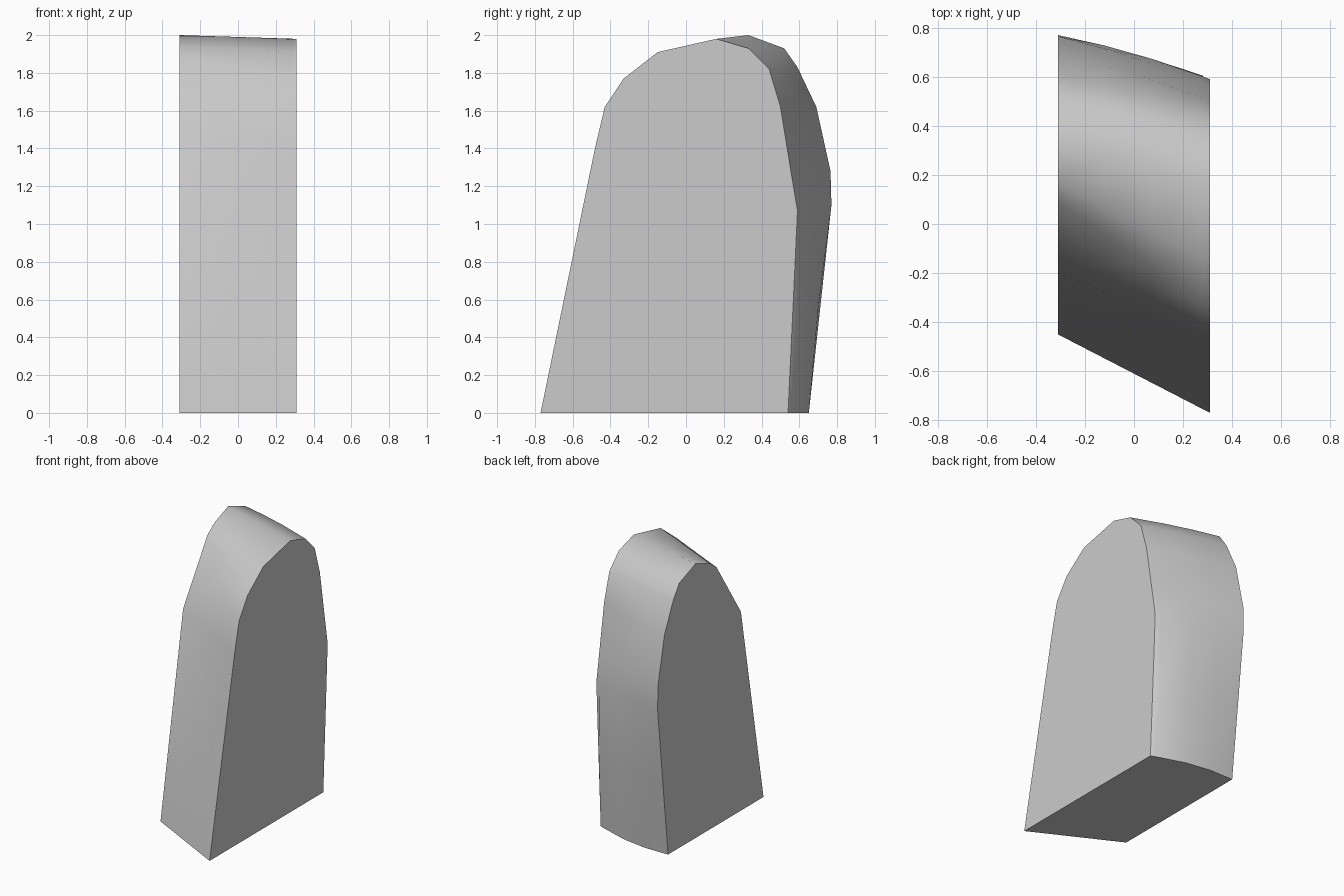
import bpy, bmesh
from mathutils import Vector

cube = bpy.data.objects.get("Cube")
if cube:
    bpy.data.objects.remove(cube, do_unlink=True)

# Matching side outlines (y, z), from the front foot over the top to the back foot
LEFT_X, RIGHT_X = -0.31, 0.31
right = [(-.77, 0), (-.48, 1.41), (-.43, 1.62), (-.33, 1.77), (-.15, 1.91),
         (.16, 1.98), (.33, 1.93), (.44, 1.82), (.5, 1.62), (.56, 1.25),
         (.59, 1.07), (.567, .57), (.54, 0)]
left = [(-.45, 0), (-.19, 1.45), (-.06, 1.65), (.09, 1.88), (.17, 1.94),
        (.33, 2), (.52, 1.93), (.59, 1.83), (.69, 1.62), (.765, 1.28),
        (.77, 1.1), (.71, .55), (.65, 0)]
TOP, LOW = 5, 11


def section(x):
    """Blend the two outlines at x, with the back swelling between them."""
    t = (x - LEFT_X) / (RIGHT_X - LEFT_X)
    swell = 4 * t * (1 - t)
    points = []
    for i, (a, b) in enumerate(zip(left, right)):
        y, z = Vector(a).lerp(Vector(b), t)
        if i > TOP:
            y += swell * (.04 if i >= LOW else .015)
        points.append(Vector((x, y, z)))
    return points


# Slanted body lofted through cross-sections
sections = [section(x) for x in (LEFT_X, -.12, .07, .28, RIGHT_X)]
sections[3][LOW].y = .605      # thin chamfer low on the back corner

bm = bmesh.new()
rings = [[bm.verts.new(p) for p in s] for s in sections]
flat = [bm.faces.new(rings[0]), bm.faces.new(rings[-1])]
flat.append(bm.faces.new([r[0] for r in rings] + [r[-1] for r in reversed(rings)]))
for a, b in zip(rings, rings[1:]):
    for i in range(len(a) - 1):
        bm.faces.new((a[i], a[i + 1], b[i + 1], b[i]))
bmesh.ops.recalc_face_normals(bm, faces=bm.faces)

# Smooth wrapped surface, crisp rims around the flat sides and base
for f in bm.faces:
    f.smooth = f not in flat
for e in bm.edges:
    e.smooth = not any(f in flat for f in e.link_faces) and e.calc_face_angle(0) < .75

mesh = bpy.data.meshes.new("slanted_block")
bm.to_mesh(mesh)
bm.free()
block = bpy.data.objects.new("slanted_block", mesh)
bpy.context.collection.objects.link(block)

# Plain grey finish
grey = bpy.data.materials.new("light_grey")
grey.use_nodes = True
grey.diffuse_color = (.6, .6, .6, 1)
grey.node_tree.nodes["Principled BSDF"].inputs["Base Color"].default_value = (.6, .6, .6, 1)
mesh.materials.append(grey)
